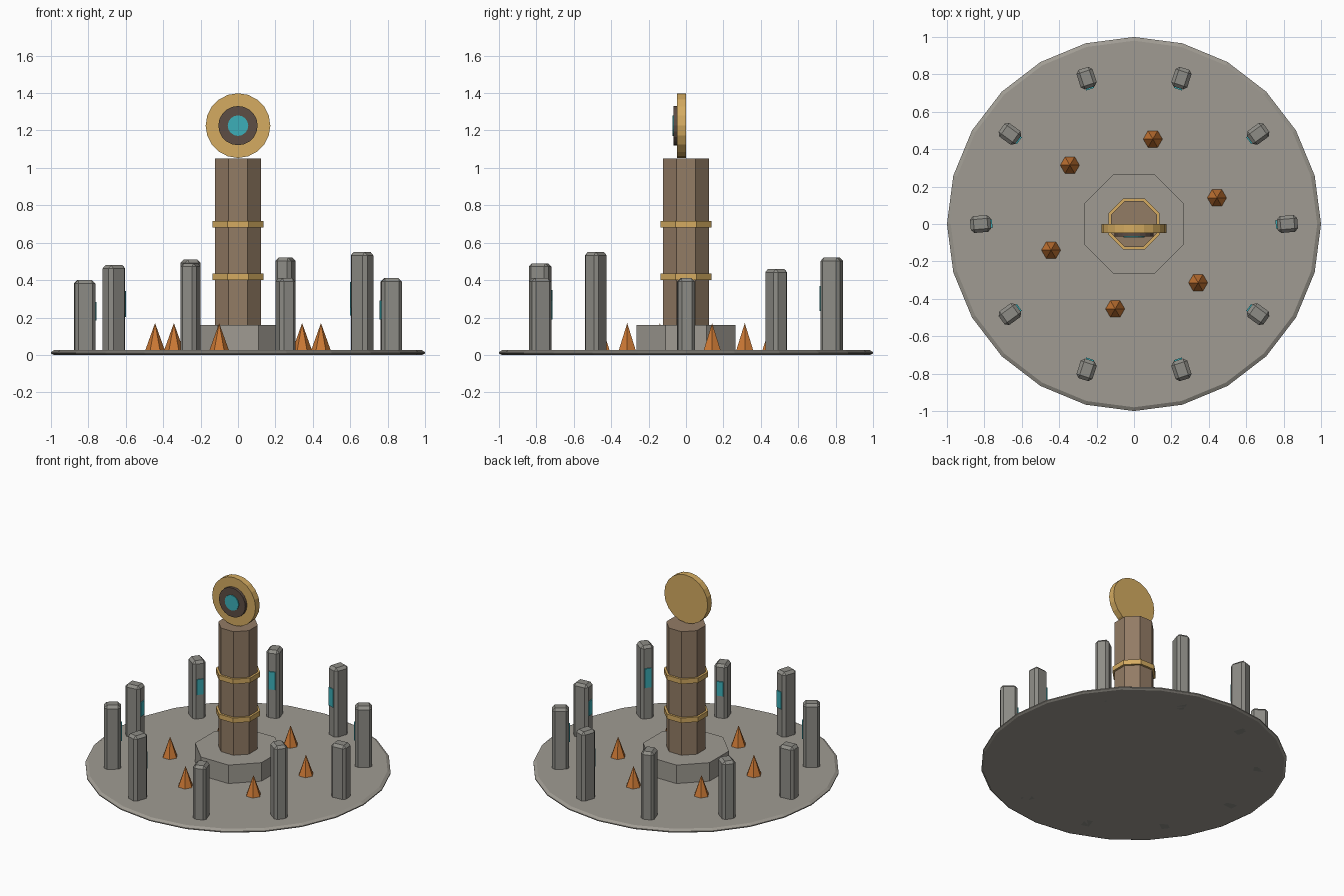
import bpy, math
from mathutils import Matrix, Vector

if "Cube" in bpy.data.objects:
    bpy.data.objects.remove(bpy.data.objects["Cube"])


def mat(name, r, g, b):
    m = bpy.data.materials.new(name)
    m.diffuse_color = (r, g, b, 1)
    m.use_nodes = True
    m.node_tree.nodes["Principled BSDF"].inputs["Base Color"].default_value = m.diffuse_color
    return m


GROUND = mat("warm_stone", 0.35, 0.33, 0.29)
STONE = mat("grey_stone", 0.27, 0.265, 0.24)
WOOD = mat("brown", 0.29, 0.20, 0.13)
GOLD = mat("gold", 0.66, 0.41, 0.12)
DARK = mat("dark_brown", 0.11, 0.075, 0.058)
TEAL = mat("teal", 0.045, 0.43, 0.48)
ORANGE = mat("orange", 0.60, 0.19, 0.035)


def lathe(name, profile, sides, material, turn=0.0, matrix=None):
    """Flat-sided solid from (radius, height) rings; both ends capped."""
    verts, faces = [], []
    for r, z in profile:
        for i in range(sides):
            a = turn + 2 * math.pi * i / sides
            verts.append((r * math.cos(a), r * math.sin(a), z))
    for k in range(len(profile) - 1):
        for i in range(sides):
            j = (i + 1) % sides
            a, b = k * sides, (k + 1) * sides
            faces.append((a + i, a + j, b + j, b + i))
    faces.append(tuple(reversed(range(sides))))
    top = (len(profile) - 1) * sides
    faces.append(tuple(range(top, top + sides)))
    me = bpy.data.meshes.new(name)
    me.from_pydata(verts, [], faces)
    me.materials.append(material)
    ob = bpy.data.objects.new(name, me)
    bpy.context.collection.objects.link(ob)
    if matrix:
        ob.matrix_world = matrix
    return ob


def box(name, size, loc, angle, material, bevel=0):
    bpy.ops.mesh.primitive_cube_add(size=1, location=loc)
    ob = bpy.context.object
    ob.name = name
    ob.data.transform(Matrix.Diagonal((*size, 1)))
    ob.rotation_euler.z = angle
    ob.data.materials.append(material)
    if bevel:
        m = ob.modifiers.new("chamfer", "BEVEL")
        m.width, m.segments = bevel, 1
    return ob


# Round ground slab
lathe("ground_slab", [(0.985, 0), (1.0, 0.008), (1.0, 0.015), (0.98, 0.027)], 24, GROUND)

# Octagonal plinth, column and two bands (flat sides face the axes)
OCT = math.pi / 8
k = 1 / math.cos(OCT)
lathe("plinth", [(0.265 * k, 0.015), (0.265 * k, 0.16)], 8, GROUND, OCT)
lathe("column", [(0.122 * k, 0.15), (0.122 * k, 1.05)], 8, WOOD, OCT)
for i, z in enumerate((0.40, 0.68)):
    lathe(f"column_band_{i + 1}", [(0.137 * k, z), (0.137 * k, z + 0.035)], 8, GOLD, OCT)

# Disc on top, facing the front
face_front = Matrix.Translation((0, 0, 1.226)) @ Matrix.Rotation(math.pi / 2, 4, "X")
lathe("disc", [(0.173, 0.0), (0.173, 0.047)], 20, GOLD, 0, face_front)
lathe("disc_inner_ring", [(0.105, 0.04), (0.105, 0.067)], 20, DARK, 0, face_front)
lathe("disc_gem", [(0.055, 0.06), (0.055, 0.073)], 16, TEAL, 0, face_front)

# Ring of ten standing stones, each with a glowing panel on its inner face
heights = [0.41, 0.46, 0.52, 0.51, 0.44, 0.40, 0.48, 0.49, 0.41, 0.55]
for i, h in enumerate(heights):
    a = math.radians(36 * i)
    out = Vector((math.cos(a), math.sin(a), 0))
    turn = a + (math.radians(5) if i in (0, 5) else 0)
    box(f"standing_stone_{i + 1}", (0.11, 0.09, h), out * 0.82 + Vector((0, 0, h / 2)),
        turn, STONE, 0.018)
    box(f"stone_panel_{i + 1}", (0.02, 0.045, 0.25 * h),
        out * 0.768 + Vector((0, 0, 0.585 * h)), turn, TEAL)

# Six small orange spikes around the plinth
for i in range(6):
    a = math.radians(17.5 + 60 * i)
    bpy.ops.mesh.primitive_cone_add(vertices=6, radius1=0.054, radius2=0, depth=0.15,
                                    location=(0.465 * math.cos(a), 0.465 * math.sin(a), 0.095),
                                    rotation=(0, 0, math.pi / 6))
    ob = bpy.context.object
    ob.name = f"spike_{i + 1}"
    ob.data.materials.append(ORANGE)
